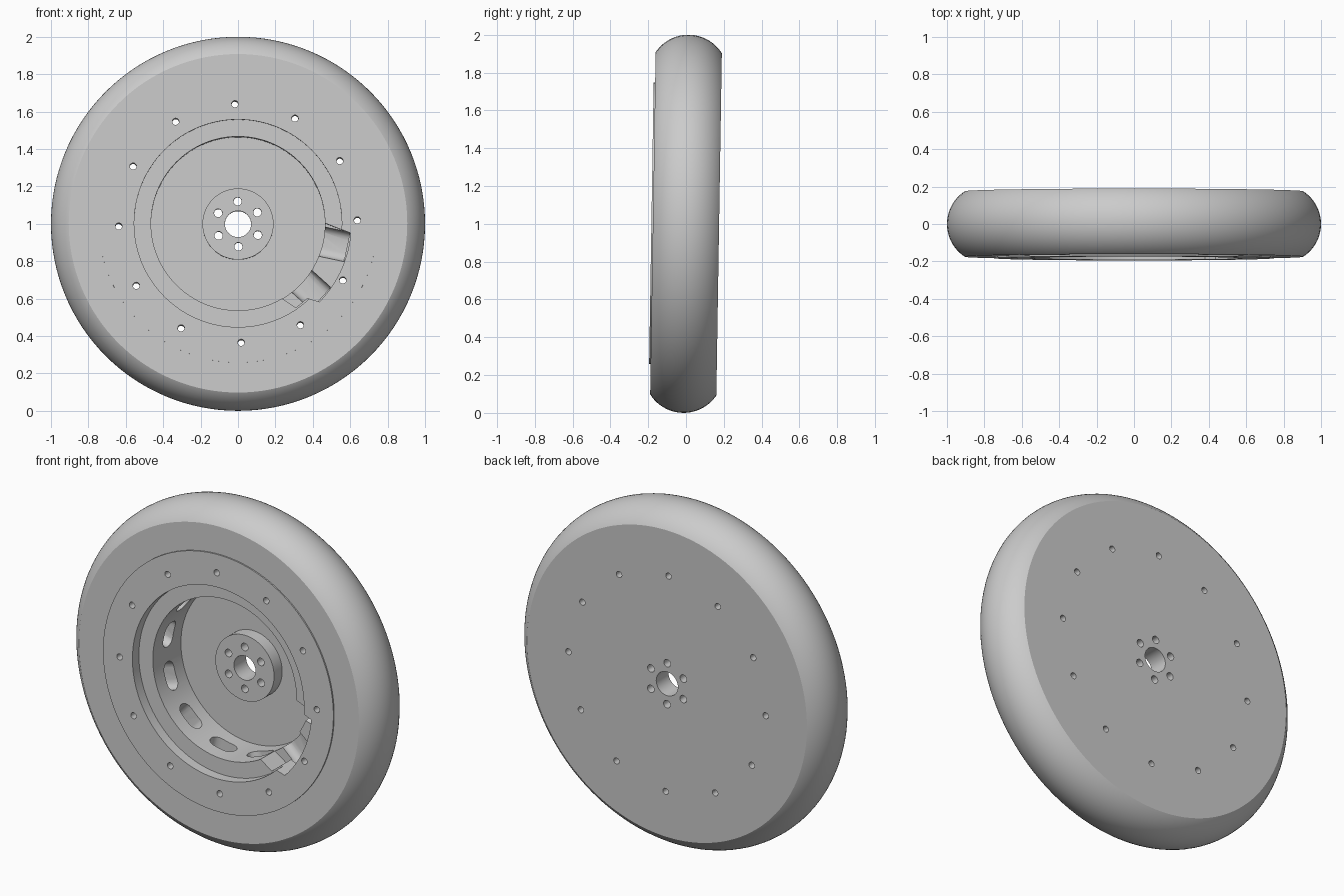
import bpy, bmesh
from math import sin, cos, pi, radians, sqrt
from mathutils import Matrix, Vector

cube = bpy.data.objects.get("Cube")
if cube:
    bpy.data.objects.remove(cube)

TILT = Matrix.Translation((0, 0, 1)) @ Matrix.Rotation(-0.016, 4, 'X')

grey = bpy.data.materials.new("light_grey")
grey.use_nodes = True
grey.diffuse_color = (0.6, 0.6, 0.6, 1)
grey.node_tree.nodes["Principled BSDF"].inputs["Base Color"].default_value = (0.6, 0.6, 0.6, 1)


def make_object(name, bm):
    bmesh.ops.recalc_face_normals(bm, faces=bm.faces)
    mesh = bpy.data.meshes.new(name)
    bm.to_mesh(mesh)
    bm.free()
    mesh.materials.append(grey)
    obj = bpy.data.objects.new(name, mesh)
    bpy.context.collection.objects.link(obj)
    return obj


def lathe(name, profile, steps=128):
    """Revolve a closed (radius, y) profile about the axle."""
    bm = bmesh.new()
    rings = []
    for i in range(steps):
        a = 2 * pi * i / steps
        rings.append([bm.verts.new((r * cos(a), y, r * sin(a))) for r, y in profile])
    n = len(profile)
    for i in range(steps):
        here, there = rings[i], rings[(i + 1) % steps]
        for j in range(n):
            k = (j + 1) % n
            bm.faces.new((here[j], here[k], there[k], there[j]))
    return make_object(name, bm)


def prism(bm, outline, shift):
    """Extrude a closed 3D outline along the shift vector."""
    base = [bm.verts.new(p) for p in outline]
    top = [bm.verts.new(Vector(p) + Vector(shift)) for p in outline]
    bm.faces.new(base)
    bm.faces.new(top[::-1])
    for i in range(len(base)):
        k = (i + 1) % len(base)
        bm.faces.new((base[i], top[i], top[k], base[k]))


def drill_ring(bm, count, ring_radius, hole_radius, phase, sides=20):
    """Through holes set evenly round the axle."""
    for i in range(count):
        a = radians(phase) + 2 * pi * i / count
        cx, cz = ring_radius * cos(a), ring_radius * sin(a)
        prism(bm, [(cx + hole_radius * cos(2 * pi * t / sides), -0.3,
                    cz + hole_radius * sin(2 * pi * t / sides)) for t in range(sides)],
              (0, 0.6, 0))


def cut(target, name, bm):
    cutter = make_object(name, bm)
    cutter.hide_render = True
    mod = target.modifiers.new(name, 'BOOLEAN')
    mod.operation = 'DIFFERENCE'
    mod.solver = 'EXACT'
    mod.object = cutter
    bpy.context.view_layer.objects.active = target
    bpy.ops.object.modifier_apply(modifier=mod.name)
    bpy.data.objects.remove(cutter)


# Tyre with a rounded tread and flat side walls
HALF, EDGE = 0.175, 0.905
drop = 1 - EDGE
arc_r = (HALF ** 2 + drop ** 2) / (2 * drop)
tread = []
for i in range(25):
    y = -HALF * cos(pi * i / 24)
    tread.append((1 - arc_r + sqrt(arc_r ** 2 - y * y), y))
tyre = lathe("tyre", [(0.745, -HALF)] + tread + [(0.745, HALF)])

# Wheel disc: raised front ring, shelf, deep well, hub and back plate
wheel = lathe("wheel_disc", [
    (0.745, -0.183), (0.555, -0.183), (0.555, -0.123), (0.465, -0.123),
    (0.465, 0.137), (0.19, 0.137), (0.19, 0.062), (0.07, 0.062),
    (0.07, HALF), (0.745, HALF)])

# Bolt holes round the rim and the hub
holes = bmesh.new()
drill_ring(holes, 12, 0.638, 0.018, 1.5)
drill_ring(holes, 6, 0.121, 0.022, 31)
cut(wheel, "bolt_holes", holes)

# Rounded slots in the wall of the well
slots = bmesh.new()
for i in range(12):
    spin = Matrix.Rotation(radians(12 + 30 * i), 3, 'Y')
    outline = []
    for t in range(18):
        a = pi * (t if t < 9 else t - 1) / 8
        side = 0.035 if t < 9 else -0.035
        outline.append(spin @ Vector((0.43, 0.01 + 0.045 * cos(a), side + 0.045 * sin(a))))
    prism(slots, outline, spin @ Vector((0.165, 0, 0)))
cut(wheel, "wall_slots", slots)

# Notch that opens the ring down to the slots
notch = bmesh.new()
path = [(0.43, 0.01), (0.47, 0.0)]
path += [(0.605 * cos(radians(a)), 0.605 * sin(radians(a))) for a in range(-5, -45, -3)]
path += [(0.37, -0.40), (0.31, -0.45), (0.22, -0.39), (0.36, -0.22)]
prism(notch, [(x, -0.25, z) for x, z in path], (0, 0.26, 0))
cut(wheel, "ring_notch", notch)

# Smooth shading with sharp edges, then stand the wheel up with its slight lean
for obj in (tyre, wheel):
    bpy.ops.object.select_all(action='DESELECT')
    obj.select_set(True)
    bpy.context.view_layer.objects.active = obj
    bpy.ops.object.shade_smooth_by_angle(angle=radians(30))
    obj.matrix_world = TILT
